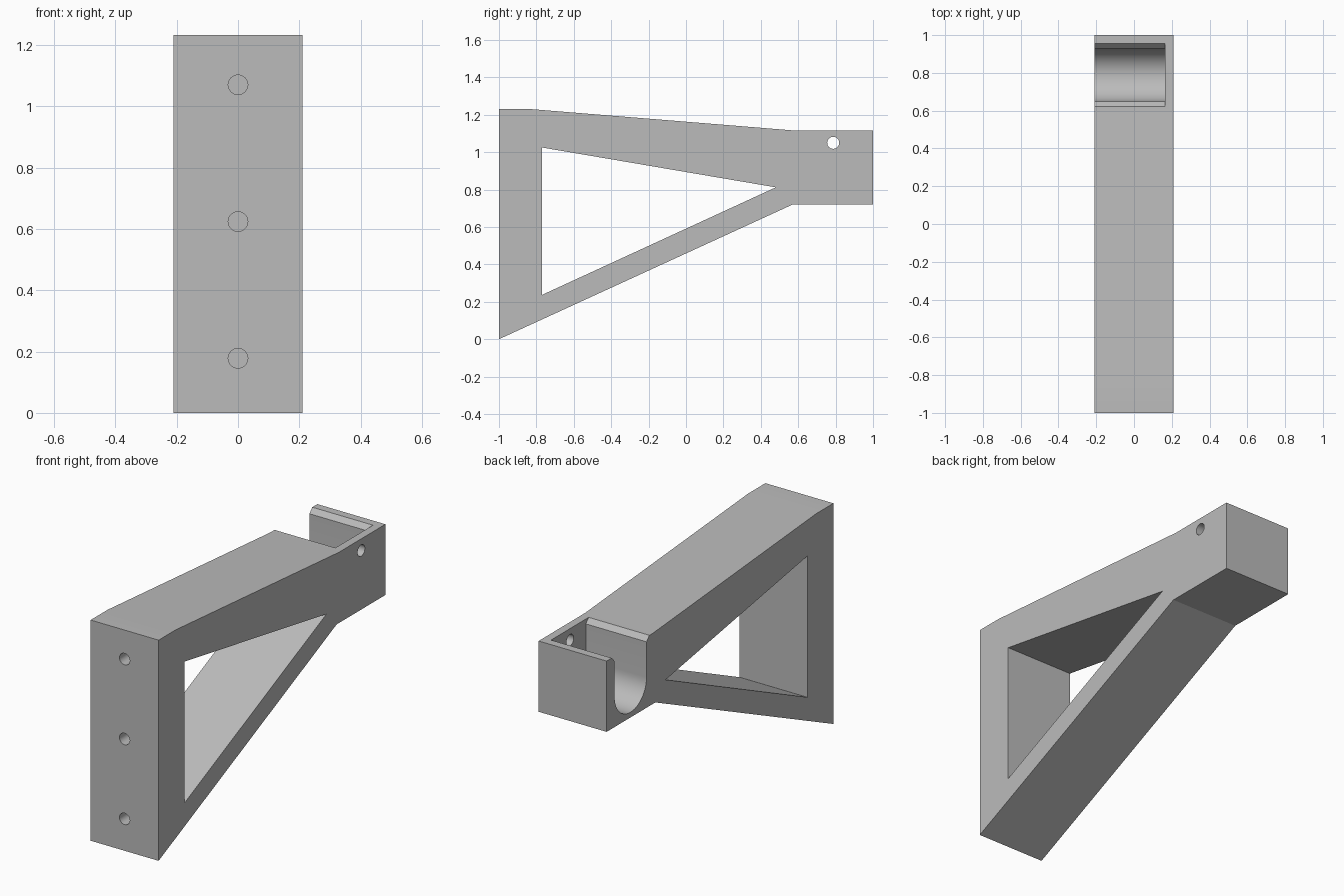
import bpy, bmesh, math
from mathutils import Vector

cube = bpy.data.objects.get("Cube")
if cube:
    bpy.data.objects.remove(cube, do_unlink=True)

HALF_W = 0.21      # half the bracket width
WALL = 0.045       # closed side wall of the cradle
TOP = 1.115        # top of the cradle block

grey = bpy.data.materials.new("plain_grey")
grey.use_nodes = True
colour = (0.5, 0.5, 0.5, 1)
grey.diffuse_color = colour
grey.node_tree.nodes["Principled BSDF"].inputs["Base Color"].default_value = colour


def extrude_profile(name, points, x0, x1):
    """Solid made by sweeping a (y, z) outline from x0 to x1."""
    bm = bmesh.new()
    face = bm.faces.new([bm.verts.new((x0, y, z)) for y, z in points])
    swept = bmesh.ops.extrude_face_region(bm, geom=[face])["geom"]
    verts = [g for g in swept if isinstance(g, bmesh.types.BMVert)]
    bmesh.ops.translate(bm, verts=verts, vec=(x1 - x0, 0, 0))
    bmesh.ops.recalc_face_normals(bm, faces=bm.faces)
    return add_object(name, bm)


def cylinder(name, centre, axis, radius, length):
    bm = bmesh.new()
    bmesh.ops.create_cone(bm, cap_ends=True, segments=32, radius1=radius,
                          radius2=radius, depth=length)
    turn = Vector((0, 0, 1)).rotation_difference(Vector(axis)).to_matrix()
    bmesh.ops.rotate(bm, verts=bm.verts, matrix=turn)
    bmesh.ops.translate(bm, verts=bm.verts, vec=centre)
    return add_object(name, bm)


def add_object(name, bm):
    mesh = bpy.data.meshes.new(name)
    bm.to_mesh(mesh)
    bm.free()
    mesh.materials.append(grey)
    obj = bpy.data.objects.new(name, mesh)
    bpy.context.collection.objects.link(obj)
    return obj


# Bracket body: wall plate, sloping arm, brace and cradle block
bracket = extrude_profile("wall_bracket", [
    (-1, 0), (0.57, 0.72), (1, 0.72), (1, TOP), (0.59, TOP),
    (-0.85, 1.232), (-1, 1.232)], -HALF_W, HALF_W)

# Triangular opening between arm and brace
cutters = [extrude_profile("brace_opening", [
    (-0.77, 0.237), (0.48, 0.812), (-0.77, 1.025)], -0.4, 0.4)]

# Round-bottomed cradle slot with a chamfered mouth, open on one side
cy, cz, r, mouth = 0.789, 0.89, 0.141, 0.166
arc = [(cy + r * math.cos(a), cz + r * math.sin(a))
       for a in (math.pi * (1 + i / 24) for i in range(25))]
slot = arc + [(cy + r, TOP - 0.027), (cy + mouth, TOP), (cy + mouth, TOP + 0.1),
              (cy - mouth, TOP + 0.1), (cy - mouth, TOP), (cy - r, TOP - 0.027)]
cutters.append(extrude_profile("cradle_slot", slot, -0.4, HALF_W - WALL))

# Pin hole through the cradle side wall
cutters.append(cylinder("pin_hole", (HALF_W, 0.787, 1.05), (1, 0, 0), 0.032, 0.2))

# Three blind screw holes in the wall plate
for z in (0.178, 0.624, 1.07):
    cutters.append(cylinder("screw_hole", (0, -1, z), (0, 1, 0), 0.032, 0.3))

bpy.context.view_layer.objects.active = bracket
for cutter in cutters:
    cutter.hide_render = True
    cut = bracket.modifiers.new(cutter.name, "BOOLEAN")
    cut.operation = "DIFFERENCE"
    cut.solver = "EXACT"
    cut.object = cutter
    bpy.ops.object.modifier_apply(modifier=cut.name)
    bpy.data.objects.remove(cutter, do_unlink=True)

# Smooth the round parts, keep the corners crisp
bpy.ops.object.select_all(action="DESELECT")
bracket.select_set(True)
bpy.ops.object.shade_smooth_by_angle(angle=math.radians(20))
